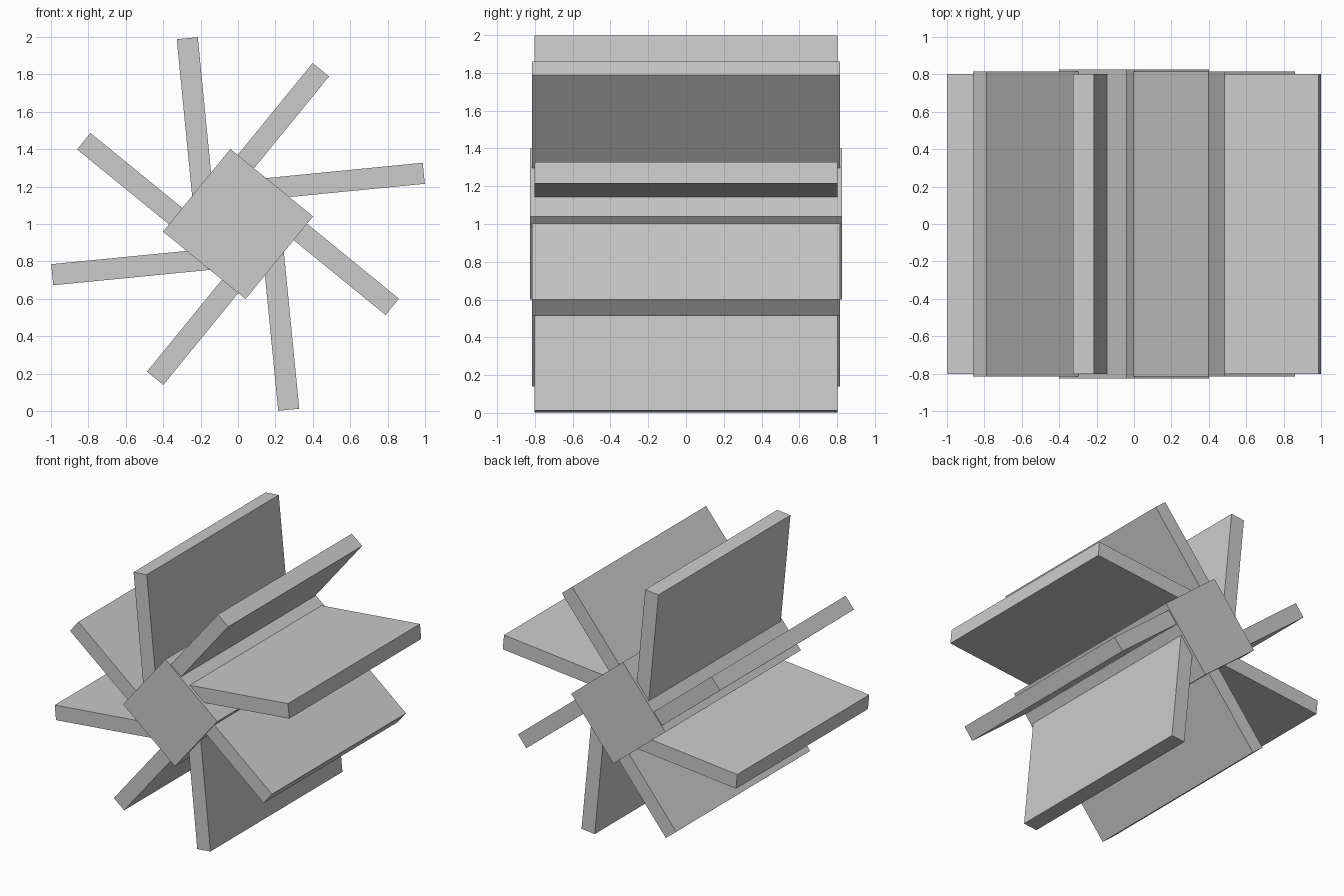
import bpy
from math import radians
from mathutils import Matrix, Vector

if "Cube" in bpy.data.objects:
    bpy.data.objects.remove(bpy.data.objects["Cube"])

CENTRE = Matrix.Translation((0, 0, 1.0))


def box(name, size, offset, angle):
    """Box placed in the wheel's plane, then swung around the axle (the y axis)."""
    bpy.ops.mesh.primitive_cube_add(size=1)
    ob = bpy.context.object
    ob.name = name
    ob.data.transform(Matrix.Translation(offset) @ Matrix.Diagonal(Vector((*size, 1))))
    ob.data.transform(CENTRE @ Matrix.Rotation(-radians(angle), 4, 'Y'))
    return ob


def blade(name, inner, outer, side, width, angle):
    """Flat paddle from inner to outer radius, shifted sideways off the axle."""
    return box(name, (outer - inner, width, 0.113),
               ((inner + outer) / 2, 0, side), angle)


# Square hub
box("hub", (0.57, 1.65, 0.57), (0, 0, 0), 50.8)

# Four long and four short paddles in a pinwheel
for i in range(4):
    blade(f"long_paddle_{i + 1}", 0.12, 1.015, 0.173, 1.606, 5.6 + 90 * i)
    blade(f"short_paddle_{i + 1}", 0.24, 0.919, 0.178, 1.63, 50.8 + 90 * i)
